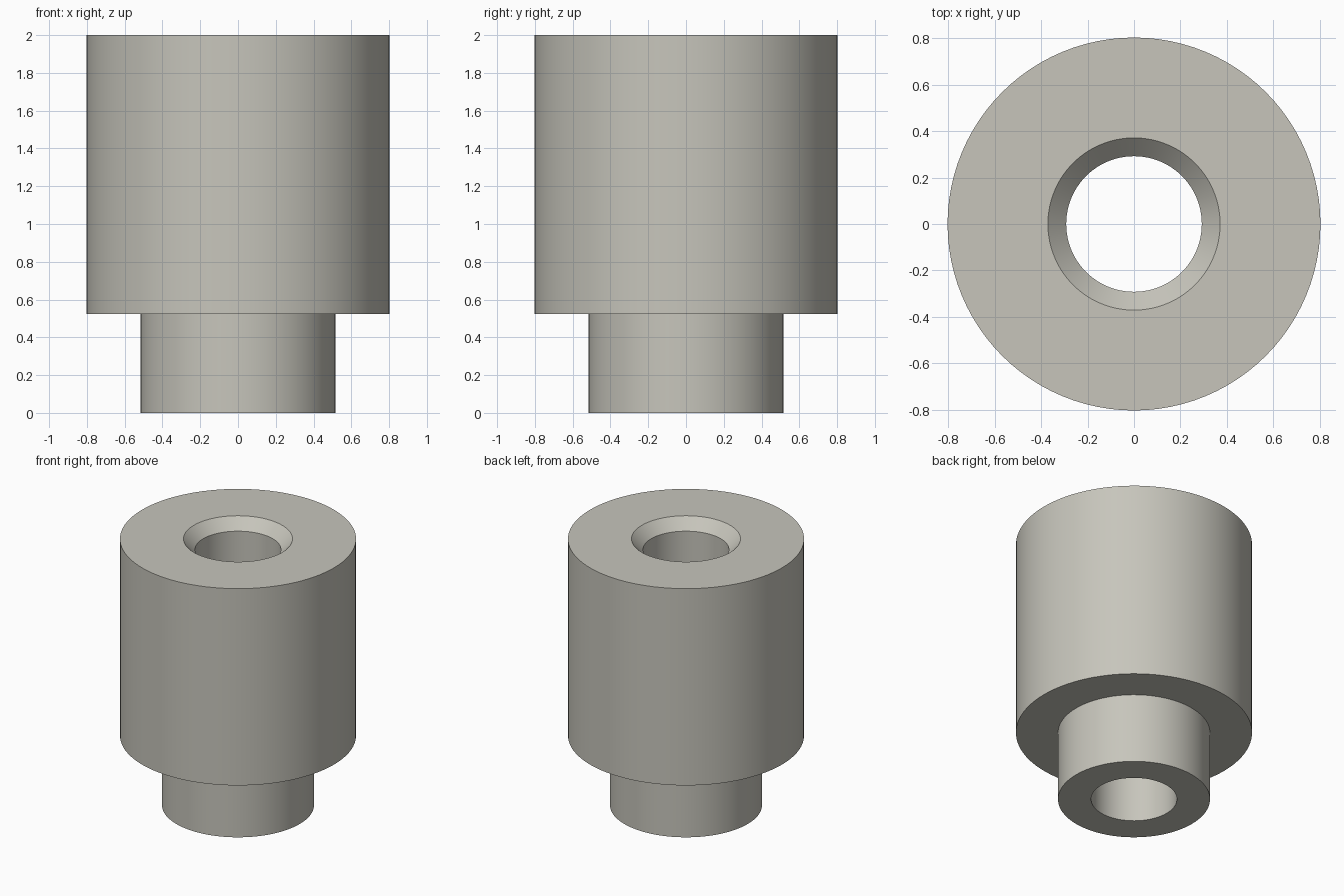
import bpy, bmesh, math

cube = bpy.data.objects.get("Cube")
if cube:
    bpy.data.objects.remove(cube, do_unlink=True)

COLOUR = (0.57, 0.56, 0.50, 1.0)
mat = bpy.data.materials.new("warm grey")
mat.use_nodes = True
mat.diffuse_color = COLOUR
bsdf = next(n for n in mat.node_tree.nodes if n.type == 'BSDF_PRINCIPLED')
bsdf.inputs["Base Color"].default_value = COLOUR
bsdf.inputs["Roughness"].default_value = 0.6


def lathe(name, profile, segments=96):
    """Revolve a closed (radius, z) profile about the z axis."""
    bm = bmesh.new()
    verts = [bm.verts.new((r, 0, z)) for r, z in profile]
    edges = [bm.edges.new((v, verts[(i + 1) % len(verts)])) for i, v in enumerate(verts)]
    bmesh.ops.spin(bm, geom=verts + edges, cent=(0, 0, 0), axis=(0, 0, 1),
                   angle=math.tau, steps=segments, use_merge=True)
    bmesh.ops.remove_doubles(bm, verts=bm.verts, dist=1e-5)
    bmesh.ops.recalc_face_normals(bm, faces=bm.faces)
    mesh = bpy.data.meshes.new(name)
    bm.to_mesh(mesh)
    bm.free()
    obj = bpy.data.objects.new(name, mesh)
    bpy.context.collection.objects.link(obj)
    mesh.materials.append(mat)
    bpy.ops.object.select_all(action='DESELECT')
    obj.select_set(True)
    bpy.context.view_layer.objects.active = obj
    bpy.ops.object.shade_smooth_by_angle(angle=math.radians(30))
    return obj


# Stepped bushing: narrow neck, wide body, countersunk through bore
lathe("stepped_bushing", [
    (0.292, 0.0), (0.517, 0.0),      # neck underside
    (0.517, 0.523), (0.803, 0.523),  # shoulder
    (0.803, 2.0), (0.371, 2.0),      # body wall and top face
    (0.292, 1.921),                  # countersink
])
